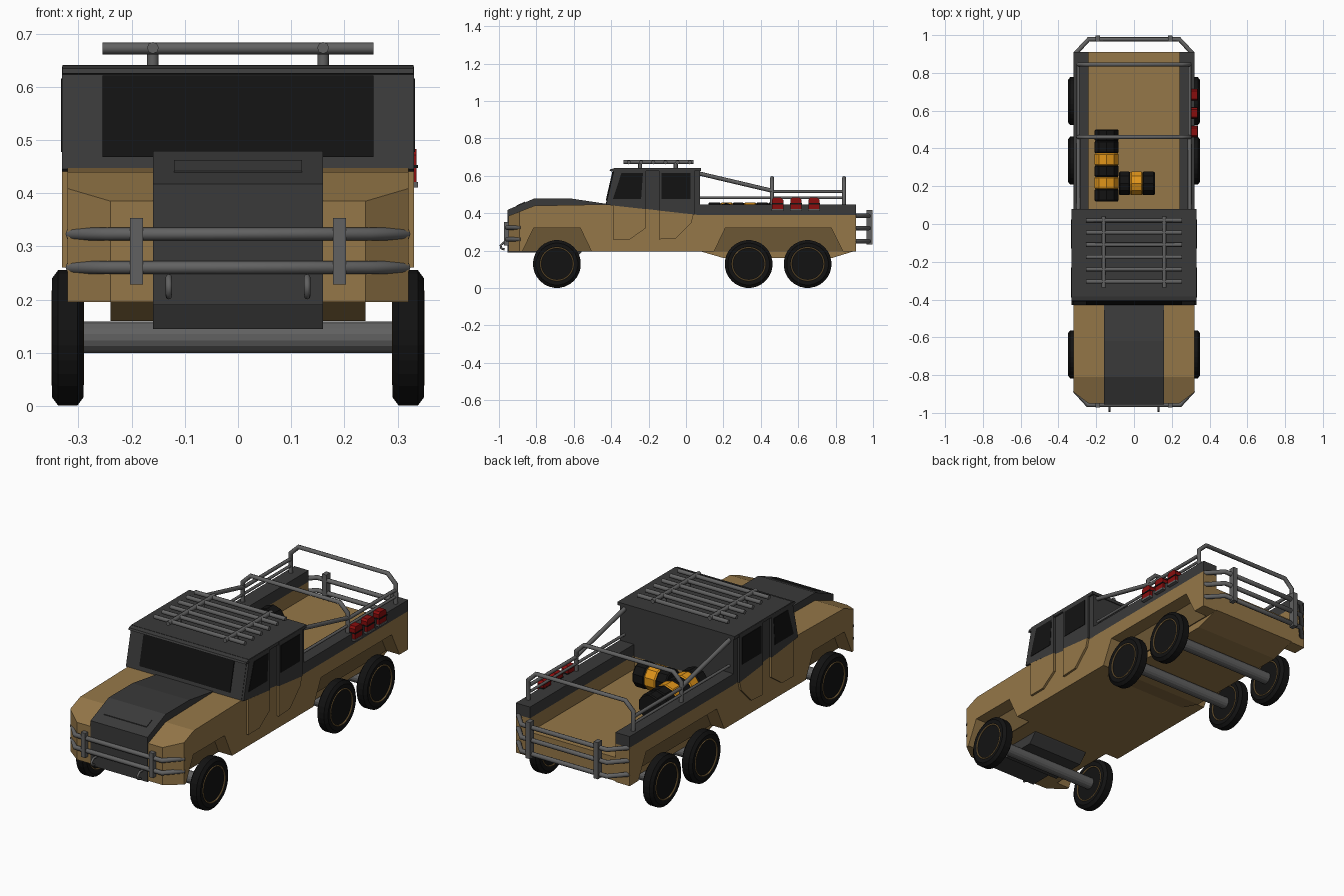
import bpy, bmesh, math
from mathutils import Vector

if "Cube" in bpy.data.objects:
    bpy.data.objects.remove(bpy.data.objects["Cube"])


def mat(name, r, g, b):
    m = bpy.data.materials.new(name)
    m.diffuse_color = (r, g, b, 1)
    m.use_nodes = True
    m.node_tree.nodes["Principled BSDF"].inputs["Base Color"].default_value = m.diffuse_color
    return m


TAN = mat("tan", .30, .185, .065)
WELL = mat("dark_tan", .15, .095, .035)
DARK = mat("charcoal", .042, .042, .042)
BLACK = mat("black", .006, .006, .006)
PIPE = mat("steel", .12, .12, .12)
RED = mat("red", .25, .004, .004)
ORANGE = mat("orange", .75, .30, .01)


def finish(bm, name, m):
    bmesh.ops.recalc_face_normals(bm, faces=bm.faces)
    me = bpy.data.meshes.new(name)
    bm.to_mesh(me)
    bm.free()
    me.materials.append(m)
    ob = bpy.data.objects.new(name, me)
    bpy.context.collection.objects.link(ob)
    return ob


def prism(name, prof, x0, x1, m, cut=None):
    """Extrude a (y, z) profile from x0 to x1; cut = (point, outward normal)."""
    bm = bmesh.new()
    f = bm.faces.new([bm.verts.new((x0, y, z)) for y, z in prof])
    ext = bmesh.ops.extrude_face_region(bm, geom=[f])["geom"]
    bmesh.ops.translate(bm, vec=(x1 - x0, 0, 0),
                        verts=[v for v in ext if isinstance(v, bmesh.types.BMVert)])
    if cut:
        res = bmesh.ops.bisect_plane(bm, geom=bm.verts[:] + bm.edges[:] + bm.faces[:],
                                     plane_co=cut[0], plane_no=cut[1], clear_outer=True)
        edges = [e for e in res["geom_cut"] if isinstance(e, bmesh.types.BMEdge)]
        bmesh.ops.holes_fill(bm, edges=edges)
    return finish(bm, name, m)


def box(name, x, y, z, m):
    return prism(name, [(y[0], z[0]), (y[1], z[0]), (y[1], z[1]), (y[0], z[1])], x[0], x[1], m)


def pipe(name, pts, r=.011, m=PIPE, cyclic=False):
    cu = bpy.data.curves.new(name, 'CURVE')
    cu.dimensions = '3D'
    cu.bevel_depth = r
    cu.bevel_resolution = 2
    cu.use_fill_caps = True
    sp = cu.splines.new('POLY')
    sp.points.add(len(pts) - 1)
    for p, c in zip(sp.points, pts):
        p.co = (*c, 1)
    sp.use_cyclic_u = cyclic
    cu.materials.append(m)
    ob = bpy.data.objects.new(name, cu)
    bpy.context.collection.objects.link(ob)


def lathe(name, prof, centre, m, axis='X', n=28):
    """Closed solid of revolution from (along, radius) pairs."""
    bm = bmesh.new()
    rings = []
    for a, r in prof:
        ring = []
        for i in range(n):
            t = 2 * math.pi * (i + .5) / n
            c, s = r * math.cos(t), r * math.sin(t)
            off = (a, c, s) if axis == 'X' else (c, a, s)
            ring.append(bm.verts.new(Vector(centre) + Vector(off)))
        rings.append(ring)
    for p, q in zip(rings, rings[1:]):
        for i in range(n):
            bm.faces.new((p[i], p[(i + 1) % n], q[(i + 1) % n], q[i]))
    bm.faces.new(rings[0])
    bm.faces.new(rings[-1])
    return finish(bm, name, m)


# Body: centre tub with low bed floor, then side slabs with wheel arches
hood = [(-.95, .195), (-.95, .385), (-.81, .44), (-.43, .447), (.07, .39)]
prism("body_centre", hood + [(.07, .32), (.91, .32), (.91, .2), (.78, .16), (.2, .16), (.08, .195)],
      -.24, .24, TAN)
rear_arch = [(.84, .195), (.777, .32), (.21, .32), (.15, .195)]
front_arch = [(-.505, .195), (-.565, .32), (-.815, .32), (-.875, .195)]
for s in (-1, 1):
    prism("body_side", hood + [(.91, .39), (.91, .195)] + rear_arch + front_arch,
          s * .24, s * .32, TAN, ((s * .24, -.95, 0), (s * .06, -.08, 0)))
    for arch in (rear_arch, front_arch):
        prism("wheel_well", arch, s * .238, s * .245, WELL)
    box("bed_rail", (s * .24, s * .32), (.06, .91), (.39, .447), DARK)

# Hood stripe, skid plate and scoop
prism("hood_stripe", [(-.955, .19), (-.955, .417), (-.81, .479), (-.62, .479), (-.42, .449),
                      (-.43, .4), (-.56, .19), (-.6, .145), (-.78, .145), (-.8, .19)], -.16, .16, DARK)
prism("hood_scoop", [(-.905, .437), (-.905, .442), (-.86, .462), (-.86, .455)], -.12, .12, DARK)

# Cab
prism("cab", [(-.43, .445), (-.385, .64), (.075, .64), (.075, .385)], -.32, .32, DARK)
box("roof", (-.33, .33), (-.385, .08), (.625, .641), DARK)
prism("visor", [(-.41, .625), (-.405, .634), (-.38, .641), (-.38, .622)], -.33, .33, DARK)
prism("windshield", [(-.429, .468), (-.394, .621), (-.38, .621), (-.41, .468)], -.255, .255, BLACK)


def belt(y):
    return .445 - (y + .43) * .11


# Doors with windows
for s in (-1, 1):
    a, b = s * .31, s * .331
    prism("front_door_top", [(-.428, .445), (-.383, .638), (-.215, .638), (-.215, belt(-.215))], a, b, DARK)
    prism("front_door_panel", [(-.39, belt(-.39)), (-.215, belt(-.215)), (-.215, .32), (-.3, .26), (-.39, .26)],
          a, b, TAN)
    prism("front_window", [(-.39, .477), (-.345, .615), (-.23, .615), (-.24, .477)], a, s * .333, BLACK)
    prism("rear_door_top", [(-.145, .638), (.045, .638), (.045, belt(.045)), (-.145, belt(-.145))], a, b, DARK)
    prism("rear_door_panel", [(-.145, belt(-.145)), (.04, belt(.04)), (.03, .35), (-.055, .265), (-.145, .26)],
          a, b, TAN)
    box("rear_window", (a, s * .333), (-.13, .023), (.477, .615), BLACK)

# Wheels and axles
for y in (-.69, .335, .65):
    lathe("axle", [(-.3, .03), (.3, .03)], (0, y, .129), PIPE, n=16)
    for s in (-1, 1):
        lathe("wheel", [(-.024, .06), (-.024, .085), (-.03, .095), (-.03, .112), (-.018, .128),
                        (.018, .128), (.03, .112), (.03, .095), (.024, .085), (.024, .06)],
              (s * .32, y, .128), BLACK)
        for k in (-.027, .027):
            pipe("rim_ring", [(s * .32 + k, y + .088 * math.cos(i * math.pi / 14),
                               .128 + .088 * math.sin(i * math.pi / 14)) for i in range(28)],
                 .0035, TAN, True)

# Roof rack
for i in range(6):
    y = .02 - .065 * i
    pipe("rack_crossbar", [(-.255, y, .672), (.255, y, .672)])
for s in (-1, 1):
    pipe("rack_rail", [(s * .16, -.335, .673), (s * .16, .04, .673)])
    for y in (-.245, -.055):
        pipe("rack_post", [(s * .16, y, .635), (s * .16, y, .673)])

# Bed cage: hoops, side rails and braces
for y in (.46, .845):
    pipe("bed_hoop", [(-.295, y, .44), (-.295, y, .545), (-.25, y, .588),
                      (.25, y, .588), (.295, y, .545), (.295, y, .44)])
for s in (-1, 1):
    pipe("bed_upper_rail", [(s * .295, .46, .516), (s * .295, .845, .516)], .009)
    pipe("bed_lower_rail", [(s * .295, .07, .482), (s * .295, .845, .482)], .007)
    pipe("cage_brace", [(s * .295, .07, .612), (s * .295, .46, .52)])

# Bumper bars, brackets and tow hooks
for z in (.26, .323):
    pipe("front_bumper_bar", [(-.315, -.88, z), (-.245, -.958, z), (.245, -.958, z), (.315, -.88, z)], .012)
for z in (.25, .32, .385):
    pipe("rear_bumper_bar", [(-.312, .9, z), (-.24, .978, z), (.24, .978, z), (.312, .9, z)], .012)
for s in (-1, 1):
    x = (s * .179, s * .203)
    box("front_bracket", x, (-.972, -.944), (.228, .353), PIPE)
    box("rear_bracket", x, (.965, .998), (.232, .418), PIPE)
    pipe("tow_hook", [(s * .13, -.945, .24), (s * .13, -.975, .242), (s * .13, -.991, .228),
                      (s * .13, -.988, .212), (s * .13, -.97, .206)], .006)

# Fuel cans on the right rail
for y in (.49, .588, .685):
    prism("fuel_can", [(y - .03, .42), (y + .03, .42), (y + .03, .47), (y + .018, .483),
                       (y - .022, .483), (y - .03, .472)], .3, .335, RED)
    box("fuel_can_tray", (.3, .338), (y - .032, y + .032), (.411, .421), PIPE)
    box("fuel_can_strap", (.3, .338), (y - .031, y + .031), (.447, .453), BLACK)

# Banded drums in the bed
def band(axis, c, a, b, m, r):
    lathe("drum_band", [(a, r * .93), (a + .006, r), (b - .006, r), (b, r * .93)], c, m, axis, 10)


c = (-.145, 0, .39)
for a, b, m in ((.12, .185, BLACK), (.185, .25, ORANGE), (.25, .31, BLACK),
                (.31, .375, ORANGE), (.375, .44, BLACK), (.44, .5, BLACK)):
    band('Y', c, a, b, m, .067)
for a, b, m in ((-.08, -.02, BLACK), (-.02, .045, ORANGE), (.045, .11, BLACK)):
    band('X', (0, .215, .39), a, b, m, .065)
